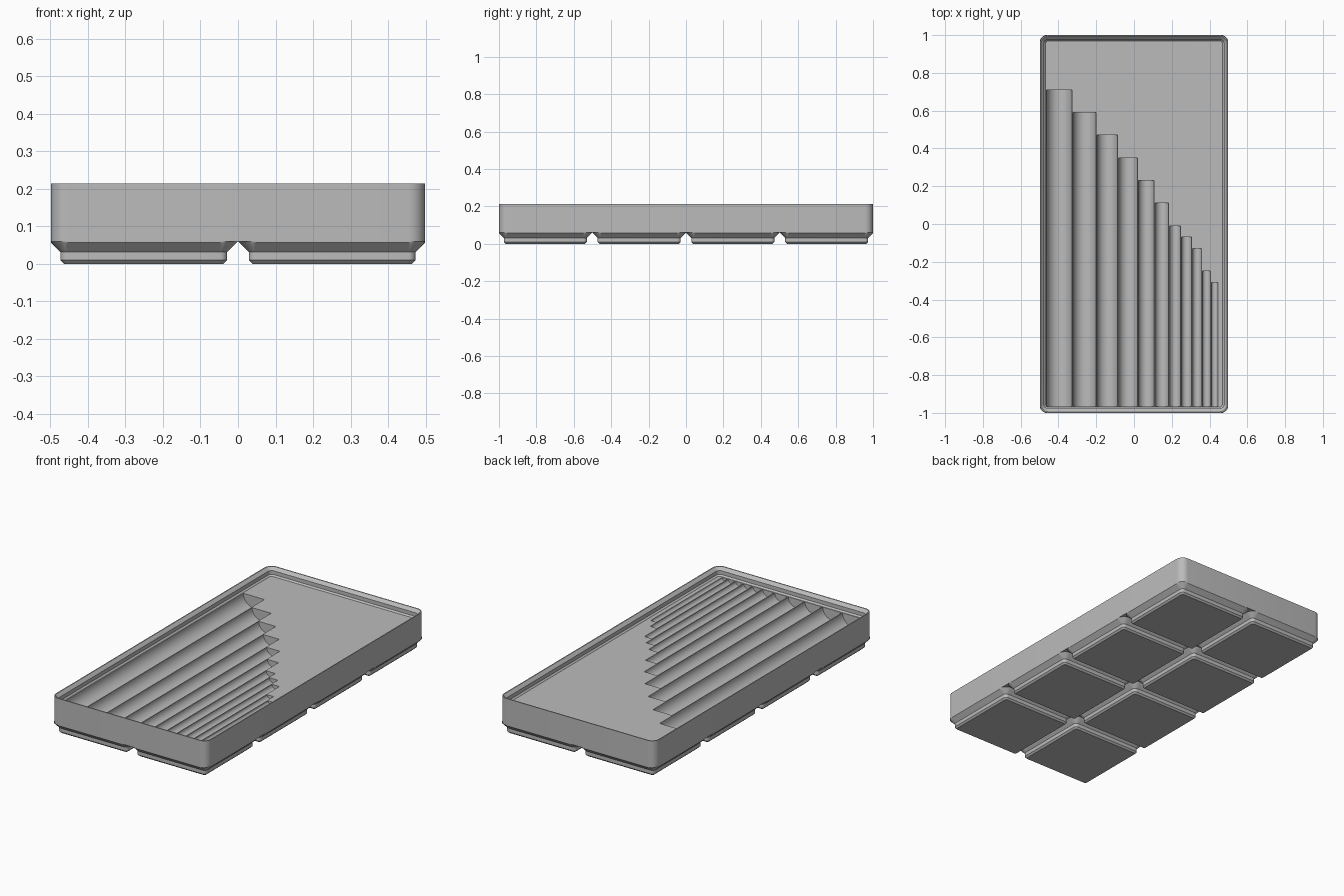
import bpy, bmesh, math
from mathutils import Matrix, Vector

cube = bpy.data.objects.get("Cube")
if cube:
    bpy.data.objects.remove(cube, do_unlink=True)

MM = 2 / 167.5                    # one millimetre in model units
HX, HY = 41.75 * MM, 1.0          # half sizes of the tray
BASE, FLOOR, TOP = 5 * MM, 14 * MM, 17.9 * MM

grey = bpy.data.materials.new("grey_plastic")
grey.use_nodes = True
colour = (0.5, 0.5, 0.5, 1)
grey.diffuse_color = colour
grey.node_tree.nodes["Principled BSDF"].inputs["Base Color"].default_value = colour


def rounded_rect(hx, hy, r, segs=8):
    """Outline of a rounded rectangle, counter-clockwise."""
    pts = []
    for q, (sx, sy) in enumerate([(1, 1), (-1, 1), (-1, -1), (1, -1)]):
        for i in range(segs + 1):
            a = math.pi / 2 * (q + i / segs)
            pts.append((sx * (hx - r) + r * math.cos(a), sy * (hy - r) + r * math.sin(a)))
    return pts


def loft(bm, rings, cap_end=True):
    """Skin a stack of outlines, each a list of 3D points."""
    loops = [[bm.verts.new(p) for p in ring] for ring in rings]
    n = len(loops[0])
    for low, high in zip(loops, loops[1:]):
        for i in range(n):
            j = (i + 1) % n
            bm.faces.new((low[i], low[j], high[j], high[i]))
    bm.faces.new(loops[0][::-1])
    if cap_end:
        bm.faces.new(loops[-1])


def finish(name, bm):
    mesh = bpy.data.meshes.new(name)
    bm.to_mesh(mesh)
    bm.free()
    mesh.materials.append(grey)
    obj = bpy.data.objects.new(name, mesh)
    bpy.context.collection.objects.link(obj)
    return obj


def smooth(obj):
    bpy.ops.object.select_all(action="DESELECT")
    obj.select_set(True)
    bpy.context.view_layer.objects.active = obj
    bpy.ops.object.shade_smooth_by_angle(angle=math.radians(30))


# Tray body: outer wall, stepped stacking lip, then the floor (inset mm, height)
bm = bmesh.new()
profile = [(0, BASE), (0, TOP), (0.5, TOP), (1.9, FLOOR + 2.5 * MM),
           (1.9, FLOOR + 0.7 * MM), (2.6, FLOOR)]
loft(bm, [[(x, y, z) for x, y in rounded_rect(HX - d * MM, HY - d * MM, (3.75 - d) * MM)]
          for d, z in profile])
body = finish("tray_body", bm)

# Half-round grooves cut in the floor, shrinking towards the left side
widths = [.135, .122, .109, .1, .083, .071, .058, .053, .047, .042, .035]
ends = [.71, .59, .47, .35, .23, .11, -.01, -.07, -.13, -.25, -.31]
front, gap = -0.965, 0.0052
bm = bmesh.new()
x = -0.463
for width, end in zip(widths, ends):
    place = Matrix.Translation((x + width / 2, (front + end) / 2, FLOOR))
    bmesh.ops.create_cone(bm, cap_ends=True, segments=48, radius1=width / 2,
                          radius2=width / 2, depth=end - front,
                          matrix=place @ Matrix.Rotation(math.pi / 2, 4, "X"))
    x += width + gap
cutter = finish("groove_cutter", bm)
cutter.hide_render = True

cut = body.modifiers.new("grooves", "BOOLEAN")
cut.operation = "DIFFERENCE"
cut.solver = "EXACT"
cut.object = cutter
bpy.context.view_layer.objects.active = body
bpy.ops.object.modifier_apply(modifier=cut.name)
bpy.data.objects.remove(cutter, do_unlink=True)
smooth(body)

# Eight stepped feet, trimmed to the tray outline (half size mm, corner mm, height mm)
steps = [(17.8, 0.8, 0), (18.6, 1.6, 0.8), (18.6, 1.6, 2.6), (20.75, 3.75, 4.75), (21, 4, 5)]
for row in range(4):
    for col in range(2):
        centre = Vector(((col - 0.5) * 42 * MM, (row - 1.5) * 42 * MM, 0))
        rings = []
        for half, r, z in steps:
            ring = []
            for px, py in rounded_rect(half * MM, half * MM, r * MM):
                px, py = px + centre.x, py + centre.y
                ring.append((max(-HX, min(HX, px)), max(-HY, min(HY, py)), z * MM))
            rings.append(ring)
        bm = bmesh.new()
        loft(bm, rings, cap_end=False)
        smooth(finish(f"foot_{row + 1}_{col + 1}", bm))
